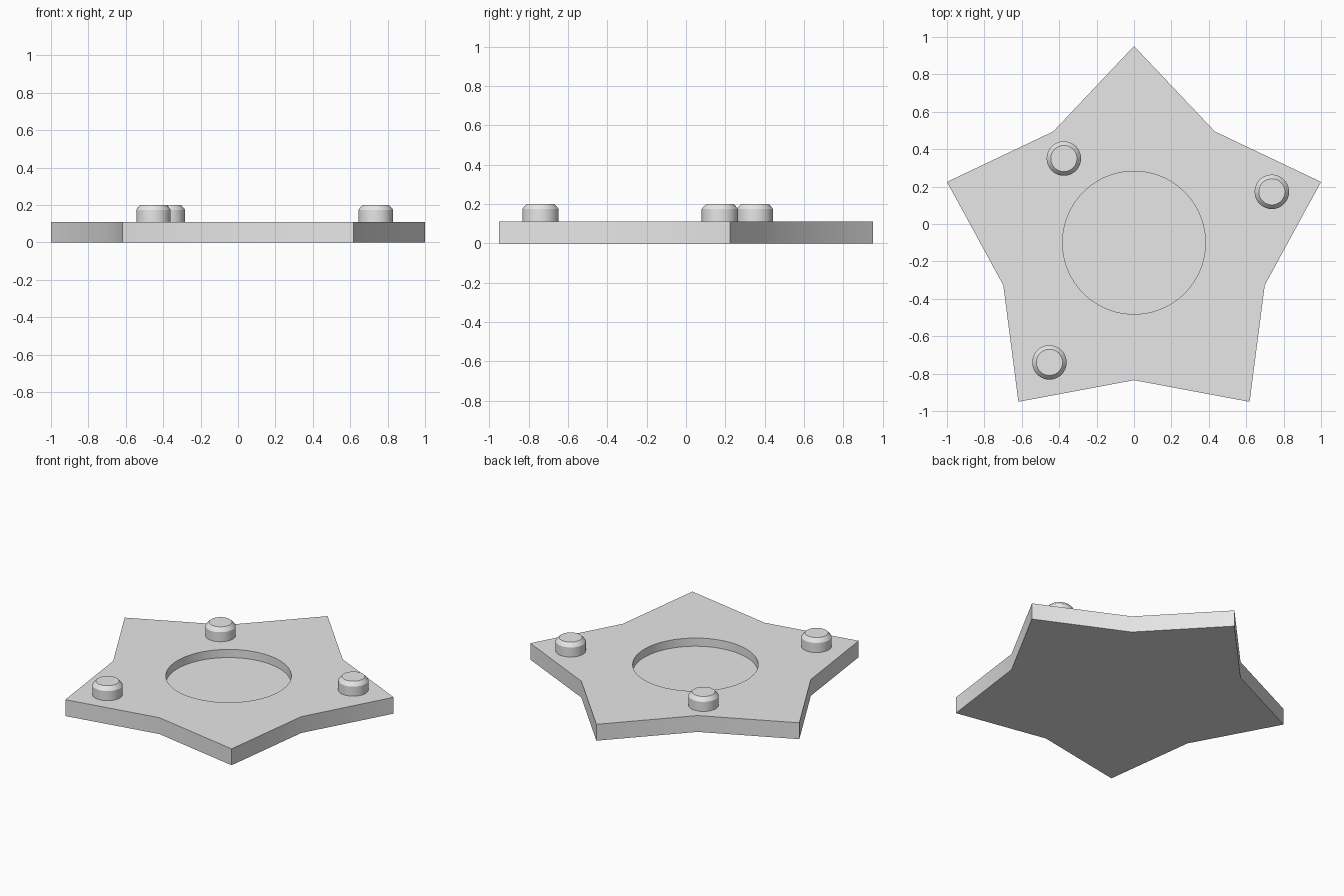
import bpy, bmesh, math

if "Cube" in bpy.data.objects:
    bpy.data.objects.remove(bpy.data.objects["Cube"])

grey = bpy.data.materials.new("light grey")
grey.diffuse_color = (0.8, 0.8, 0.8, 1)
grey.use_nodes = True
grey.node_tree.nodes["Principled BSDF"].inputs["Base Color"].default_value = grey.diffuse_color
CY = -0.1          # star centre in y
TOP = 0.11         # plate top height
FLOOR = 0.055      # floor of the round recess


def make_object(name, bm):
    bmesh.ops.recalc_face_normals(bm, faces=bm.faces)
    mesh = bpy.data.meshes.new(name)
    bm.to_mesh(mesh)
    bm.free()
    mesh.materials.append(grey)
    obj = bpy.data.objects.new(name, mesh)
    bpy.context.collection.objects.link(obj)
    return obj


def smooth(obj):
    bpy.ops.object.select_all(action='DESELECT')
    obj.select_set(True)
    bpy.context.view_layer.objects.active = obj
    bpy.ops.object.shade_smooth_by_angle(angle=math.radians(30))


def lathe(name, profile, x, y, n):
    """Closed turned solid from (radius, z) points, bottom to top."""
    bm = bmesh.new()
    rings = [[bm.verts.new((x + r * math.cos(2 * math.pi * i / n),
                            y + r * math.sin(2 * math.pi * i / n), z))
              for i in range(n)] for r, z in profile]
    for a, b in zip(rings, rings[1:]):
        for i in range(n):
            j = (i + 1) % n
            bm.faces.new((a[i], a[j], b[j], b[i]))
    bm.faces.new(rings[0])
    bm.faces.new(rings[-1])
    return make_object(name, bm)


# Five-pointed star plate
bm = bmesh.new()
outline = []
for i in range(10):
    r = 0.735 if i % 2 else 1.0515
    a = math.pi / 2 + i * math.pi / 5
    outline.append(bm.verts.new((r * math.cos(a), CY + r * math.sin(a), 0)))
base = bm.faces.new(outline)
side = bmesh.ops.extrude_face_region(bm, geom=[base])
bmesh.ops.translate(bm, vec=(0, 0, TOP),
                    verts=[v for v in side["geom"] if isinstance(v, bmesh.types.BMVert)])
plate = make_object("star_plate", bm)

# Round recess cut into the top
cutter = lathe("recess_cutter", [(0.382, FLOOR), (0.382, TOP + 0.1)], 0, CY, 96)
cutter.hide_render = True
cut = plate.modifiers.new("recess", 'BOOLEAN')
cut.operation = 'DIFFERENCE'
cut.solver = 'EXACT'
cut.object = cutter
bpy.ops.object.select_all(action='DESELECT')
plate.select_set(True)
bpy.context.view_layer.objects.active = plate
bpy.ops.object.modifier_apply(modifier=cut.name)
bpy.data.objects.remove(cutter)
smooth(plate)

# Three pegs with softened rims
PEG = [(0.092, TOP - 0.01), (0.092, 0.174), (0.087, 0.182), (0.07, 0.2)]
for k, (x, y) in enumerate([(-0.375, 0.35), (0.737, 0.172), (-0.452, -0.74)]):
    smooth(lathe(f"peg_{k + 1}", PEG, x, y, 48))
